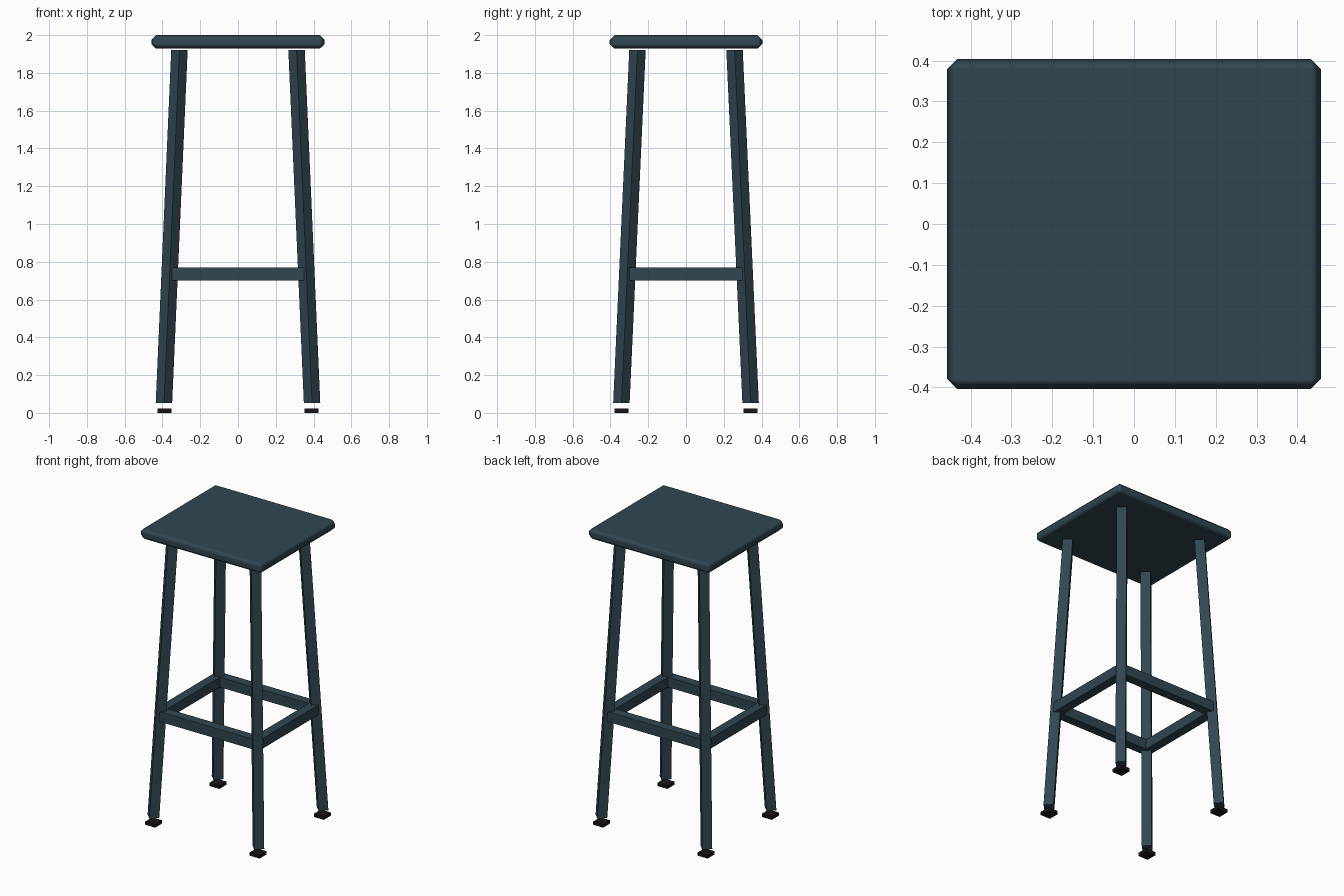
import bpy, bmesh, math

if "Cube" in bpy.data.objects:
    bpy.data.objects.remove(bpy.data.objects["Cube"])


def material(name, rgb):
    m = bpy.data.materials.new(name)
    m.diffuse_color = (*rgb, 1.0)
    m.use_nodes = True
    m.node_tree.nodes["Principled BSDF"].inputs["Base Color"].default_value = m.diffuse_color
    return m


SLATE = material("dark slate blue", (0.031, 0.061, 0.081))
BLACK = material("near black", (0.010, 0.007, 0.010))


def finish(name, bm, mat):
    bmesh.ops.recalc_face_normals(bm, faces=bm.faces)
    me = bpy.data.meshes.new(name)
    bm.to_mesh(me)
    bm.free()
    me.materials.append(mat)
    ob = bpy.data.objects.new(name, me)
    bpy.context.collection.objects.link(ob)
    return ob


def box(name, centre, size, mat):
    bm = bmesh.new()
    bmesh.ops.create_cube(bm, size=1.0)
    for v in bm.verts:
        v.co = [c + s * k for c, s, k in zip(centre, size, v.co)]
    return finish(name, bm, mat)


def leg(name, bottom, top, radius):
    # four-sided post, corners facing front and side, ends cut level
    bm = bmesh.new()
    rings = [[bm.verts.new((x + radius * math.cos(i * math.pi / 2),
                            y + radius * math.sin(i * math.pi / 2), z))
              for i in range(4)] for x, y, z in (bottom, top)]
    for r in rings:
        bm.faces.new(r)
    for i in range(4):
        j = (i + 1) % 4
        bm.faces.new((rings[0][i], rings[0][j], rings[1][j], rings[1][i]))
    return finish(name, bm, SLATE)


# Seat slab with a chamfer all round
seat = box("seat", (0, 0, 1.964), (0.916, 0.808, 0.072), SLATE)
bevel = seat.modifiers.new("chamfer", 'BEVEL')
bevel.width = 0.025
bevel.segments = 1
bevel.harden_normals = True
for p in seat.data.polygons:
    p.use_smooth = True

# Splayed legs and foot pads
for sy, fb in ((-1, "front"), (1, "back")):
    for sx, lr in ((-1, "left"), (1, "right")):
        leg(f"{fb}_{lr}_leg", (sx * 0.392, sy * 0.342, 0.053),
            (sx * 0.310, sy * 0.257, 1.92), 0.0435)
        box(f"{fb}_{lr}_foot_pad", (sx * 0.390, sy * 0.342, 0.011),
            (0.074, 0.074, 0.022), BLACK)

# Footrest rails between the legs
for s, fb, lr in ((-1, "front", "left"), (1, "back", "right")):
    box(f"{fb}_rail", (0, s * 0.310, 0.736), (0.724, 0.062, 0.068), SLATE)
    box(f"{lr}_rail", (s * 0.362, 0, 0.736), (0.062, 0.620, 0.068), SLATE)
